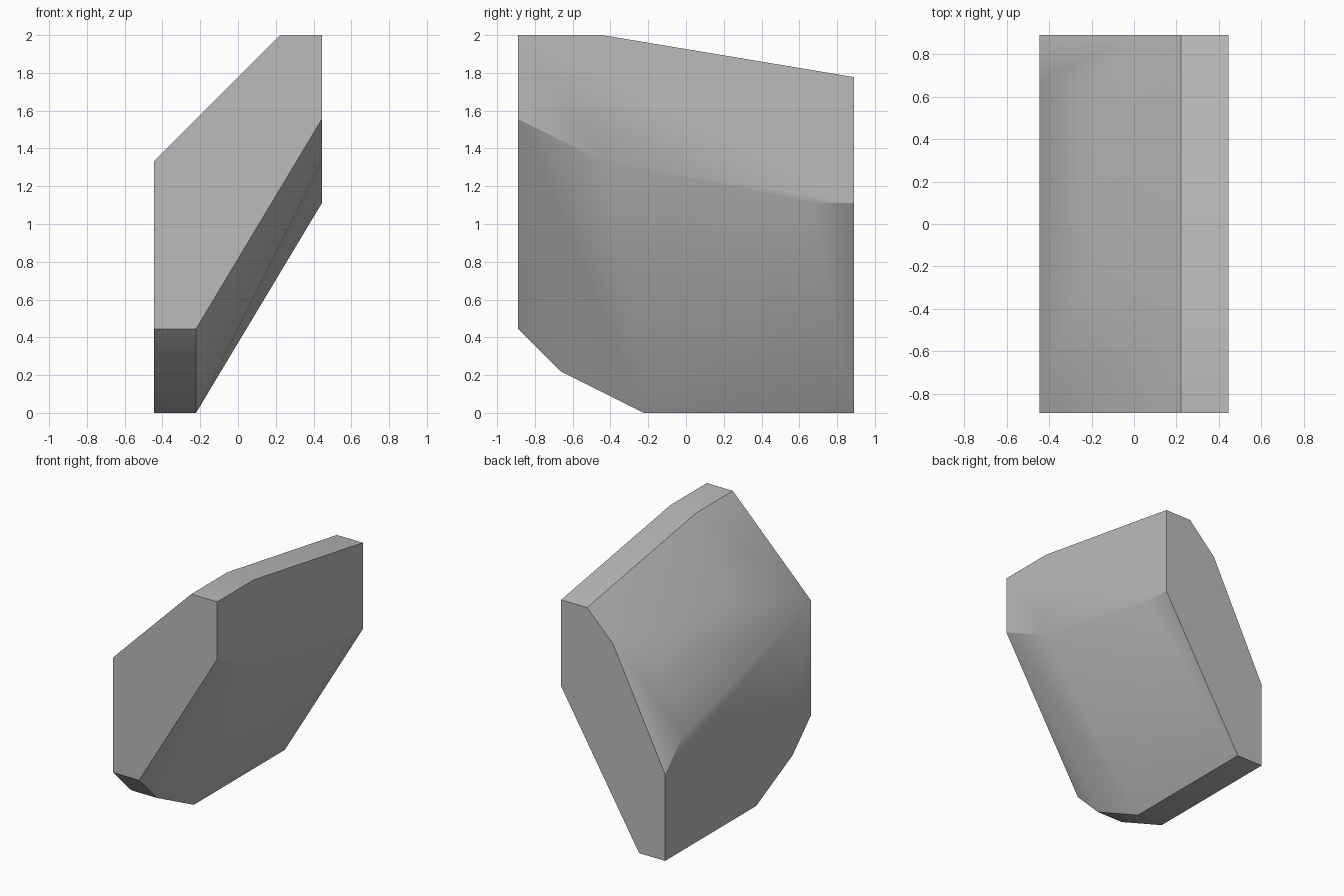
import bpy, bmesh, math

default = bpy.data.objects.get("Cube")
if default:
    bpy.data.objects.remove(default, do_unlink=True)

UNIT = 2 / 9  # the block sits on a regular lattice, nine steps tall

# One grey stone material
grey = bpy.data.materials.new("stone grey")
grey.use_nodes = True
colour = (0.5, 0.5, 0.5, 1)
grey.diffuse_color = colour
grey.node_tree.nodes["Principled BSDF"].inputs["Base Color"].default_value = colour


def along(x, outline):
    """Place a (y, z) outline in the plane at x."""
    return [(x, y, z) for y, z in outline]


# Outlines running front to back
underside = [(-4, 2), (-3, 1), (-1, 0), (4, 0)]
low_shoulder = [(-4, 6), (3, 4), (4, 3)]
high_edge = [(-4, 9), (-2, 9), (4, 8)]
overhang = [(-4, 7), (-2, 6), (3, 5), (4, 5)]

points = along(-2, underside + low_shoulder) + along(-1, underside)
points += along(1, high_edge) + along(2, high_edge + overhang)
# Crowns of the worn sloping top
points += [(0, 4, 7), (-1, 3, 6), (-1, -1, 7)]

# Skin the outlines as one convex block
bm = bmesh.new()
for p in points:
    bm.verts.new([c * UNIT for c in p])
bmesh.ops.convex_hull(bm, input=bm.verts[:])
bmesh.ops.dissolve_limit(bm, angle_limit=math.radians(0.5),
                         verts=bm.verts[:], edges=bm.edges[:])
bmesh.ops.recalc_face_normals(bm, faces=bm.faces[:])
mesh = bpy.data.meshes.new("slanted_rock")
bm.to_mesh(mesh)
bm.free()
mesh.materials.append(grey)

rock = bpy.data.objects.new("slanted_rock", mesh)
bpy.context.collection.objects.link(rock)
bpy.context.view_layer.objects.active = rock
rock.select_set(True)
bpy.ops.object.shade_smooth_by_angle(angle=math.radians(30))
